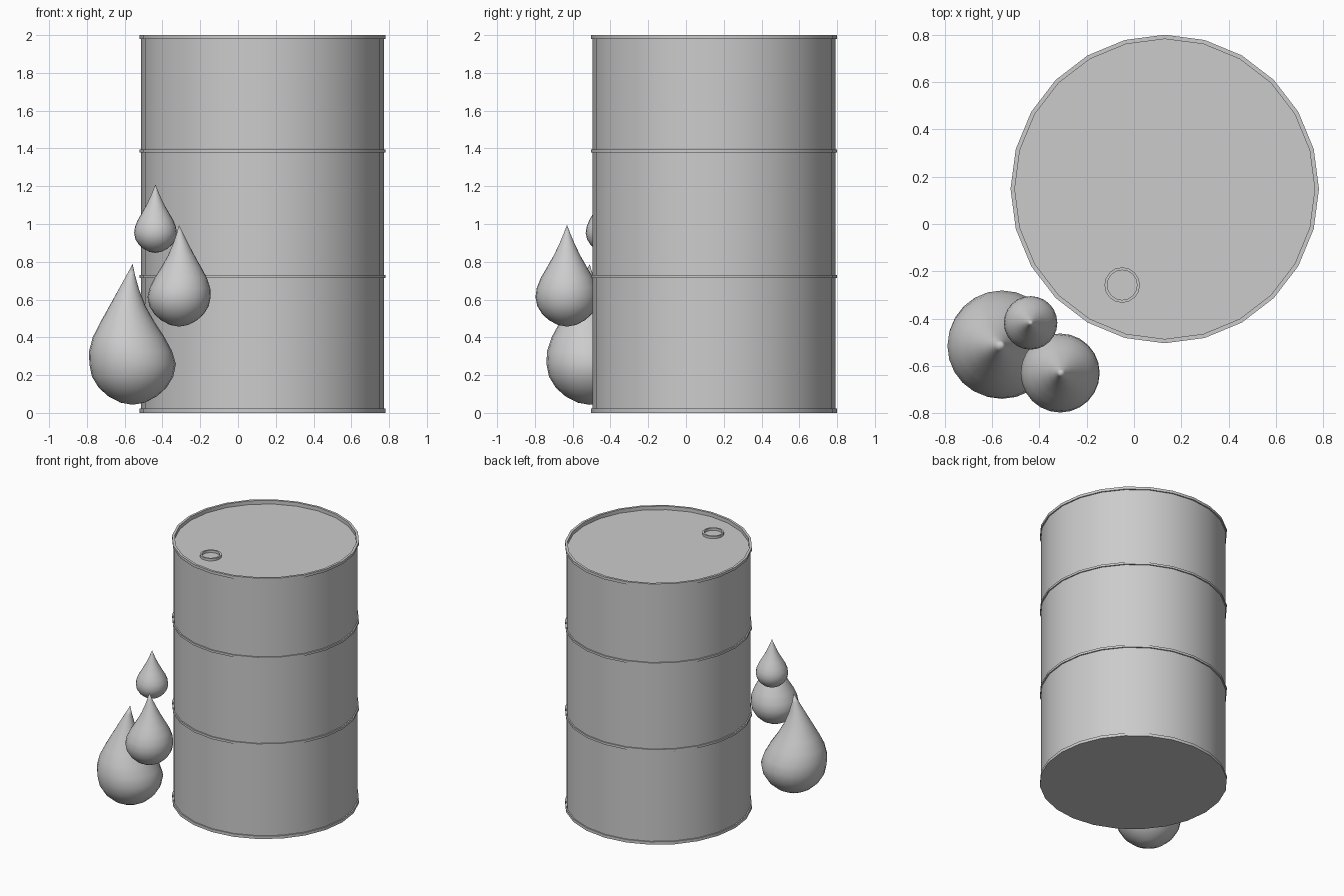
import bpy, math

if "Cube" in bpy.data.objects:
    bpy.data.objects.remove(bpy.data.objects["Cube"])


def lathe(name, profile, sides, loc, sway=(0, 0), angle=40, closed=False):
    """Revolve (radius, z, sway amount) points around z; zero radius makes a pole."""
    verts, faces, rings = [], [], []
    for r, z, s in profile:
        start = len(verts)
        count = 1 if r == 0 else sides
        for i in range(count):
            a = 2 * math.pi * i / sides
            verts.append((r * math.cos(a) + sway[0] * s, r * math.sin(a) + sway[1] * s, z))
        rings.append([start + (i % count) for i in range(sides)])
    if closed:
        rings.append(rings[0])
    for lo, hi in zip(rings, rings[1:]):
        for i in range(sides):
            j = (i + 1) % sides
            quad = list(dict.fromkeys((lo[i], lo[j], hi[j], hi[i])))
            faces.append(quad)
    mesh = bpy.data.meshes.new(name)
    mesh.from_pydata(verts, [], faces)
    mesh.update()
    ob = bpy.data.objects.new(name, mesh)
    bpy.context.collection.objects.link(ob)
    ob.location = loc
    bpy.ops.object.select_all(action='DESELECT')
    ob.select_set(True)
    bpy.context.view_layer.objects.active = ob
    bpy.ops.object.shade_smooth_by_angle(angle=math.radians(angle))
    return ob


# Barrel: flat base, two thin hoops, raised rims and a sunken lid
BODY, RIM, INNER, LID = 0.643, 0.652, 0.634, 1.972
outline = [(0, 0), (RIM, 0)]
for low, high in ((None, 0.022), (0.713, 0.73), (1.378, 1.394), (1.98, None)):
    if low is not None:
        outline += [(BODY, low), (RIM, low)]
    if high is not None:
        outline += [(RIM, high), (BODY, high)]
outline += [(RIM, 2.0), (INNER, 2.0), (INNER, LID), (0, LID)]
lathe("barrel", [(r, z, 0) for r, z in outline], 24, (0.13, 0.148, 0), angle=30)

# Filler ring on the lid
ring = [(0.063, 0, 0), (0.075, 0, 0), (0.075, 0.018, 0), (0.063, 0.018, 0)]
lathe("filler_ring", ring, 16, (-0.05, -0.258, LID), closed=True)

# Drops: one normalised teardrop profile (height fraction, radius fraction)
TEAR = [(0, 0), (0.015, 0.28), (0.06, 0.56), (0.12, 0.78), (0.2, 0.94), (0.29, 1),
        (0.38, 0.96), (0.48, 0.83), (0.58, 0.64), (0.7, 0.42), (0.82, 0.235),
        (0.92, 0.1), (1, 0)]


def drop(name, x, y, bottom, height, radius, sway):
    profile = [(r * radius, t * height,
                math.sin(math.pi * max(0, t - 0.29) / 0.71)) for t, r in TEAR]
    lathe(name, profile, 24, (x, y, bottom), sway, angle=60)


drop("large_drop", -0.558, -0.51, 0.043, 0.745, 0.229, (-0.028, -0.015))
drop("medium_drop", -0.312, -0.63, 0.457, 0.538, 0.167, (0.012, 0))
drop("small_drop", -0.437, -0.418, 0.847, 0.363, 0.113, (0, 0))
